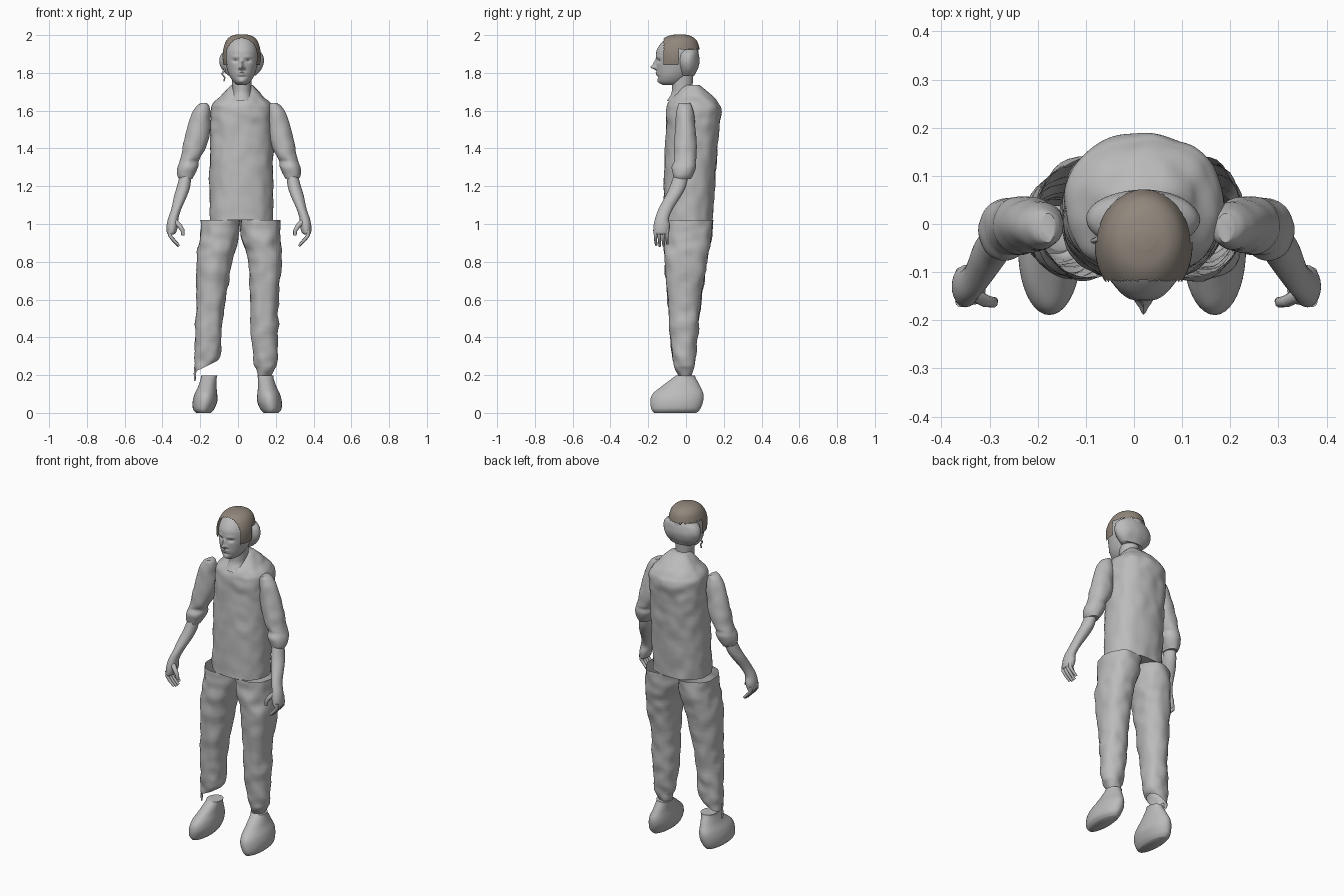
import bpy, bmesh, math, random
from mathutils import Vector, noise

random.seed(4)
cube = bpy.data.objects.get("Cube")
if cube:
    bpy.data.objects.remove(cube)


def material(name, rgb):
    m = bpy.data.materials.new(name)
    m.use_nodes = True
    m.diffuse_color = (*rgb, 1)
    m.node_tree.nodes["Principled BSDF"].inputs["Base Color"].default_value = (*rgb, 1)
    return m


GREY = material("plain grey", (0.5, 0.5, 0.5))
BROWN = material("hair brown", (0.28, 0.24, 0.2))


def finish(name, bm, mat):
    bmesh.ops.recalc_face_normals(bm, faces=bm.faces)
    me = bpy.data.meshes.new(name)
    bm.to_mesh(me)
    bm.free()
    me.materials.append(mat)
    ob = bpy.data.objects.new(name, me)
    bpy.context.collection.objects.link(ob)
    bpy.ops.object.select_all(action="DESELECT")
    ob.select_set(True)
    bpy.context.view_layer.objects.active = ob
    bpy.ops.object.shade_smooth_by_angle(angle=math.radians(50))
    return ob


def spline(a, b, c, d, t):
    return b + 0.5 * t * (c - a + t * (2 * a - 5 * b + 4 * c - d + t * (3 * (b - c) + d - a)))


def loft(name, rings, mat=GREY, n=40, steps=5, power=2.0, caps=True, rough=0.0,
         mirror=None, tilt=0.0, shape=None, keep=None):
    """Smooth skin through rings of (z, x0, x1, y0, y1); mirror flips it about that x."""
    rows, last = [], len(rings) - 1
    for i in range(last):
        quad = [rings[max(0, min(last, i + k))] for k in (-1, 0, 1, 2)]
        for s in range(steps):
            rows.append([spline(*v, s / steps) for v in zip(*quad)])
    rows.append(rings[-1])
    bm = bmesh.new()
    loops = []
    for i, (z, x0, x1, y0, y1) in enumerate(rows):
        loop = []
        lean = tilt * max(0, i / (len(rows) - 1) - 0.6) / 0.4
        for k in range(n):
            a = math.tau * k / n
            c, s = math.cos(a), math.sin(a)
            px = math.copysign(abs(c) ** (2 / power), c)
            py = math.copysign(abs(s) ** (2 / power), s)
            v = Vector(((x0 + x1 + px * (x1 - x0)) / 2, (y0 + y1 + py * (y1 - y0)) / 2, z))
            v.z += lean * px
            v += Vector((c, s, 0)) * rough * noise.noise(v * 18)
            if shape:
                shape(v, s)
            if mirror is not None:
                v.x = 2 * mirror - v.x
            loop.append(bm.verts.new(v))
        loops.append(loop)
    for a, b in zip(loops, loops[1:]):
        for k in range(n):
            bm.faces.new((a[k], a[(k + 1) % n], b[(k + 1) % n], b[k]))
    if caps:
        bm.faces.new(loops[0])
        bm.faces.new(loops[-1])
    if keep:
        drop = [f for f in bm.faces if not keep(f.calc_center_median())]
        bmesh.ops.delete(bm, geom=drop, context="FACES")
    return finish(name, bm, mat)


def tube(name, points, radius, mirror=None):
    """Round tapered rod through the points."""
    bm = bmesh.new()
    loops = []
    for i, p in enumerate(points):
        d = (Vector(points[min(i + 1, len(points) - 1)]) - Vector(points[max(i - 1, 0)])).normalized()
        u = d.cross(Vector((0, 1, 0))).normalized()
        w = d.cross(u)
        r = radius * (1 - 0.4 * i / (len(points) - 1))
        ring = [Vector(p) + r * (u * math.cos(k * math.tau / 10) + w * math.sin(k * math.tau / 10))
                for k in range(10)]
        if mirror is not None:
            for v in ring:
                v.x = 2 * mirror - v.x
        loops.append([bm.verts.new(v) for v in ring])
    for a, b in zip(loops, loops[1:]):
        for k in range(10):
            bm.faces.new((a[k], a[(k + 1) % 10], b[(k + 1) % 10], b[k]))
    bm.faces.new(loops[0])
    bm.faces.new(loops[-1])
    finish(name, bm, GREY)


# Shirt body
loft("shirt", [(1.735, -.04, .08, -.01, .075), (1.72, -.055, .095, -.03, .09),
               (1.68, -.09, .13, -.065, .135), (1.64, -.13, .17, -.095, .17),
               (1.6, -.143, .183, -.105, .185), (1.5, -.147, .185, -.105, .175),
               (1.3, -.15, .185, -.115, .16), (1.02, -.15, .185, -.12, .14)],
     n=72, steps=9, power=2.3, rough=.007)
# Neck
loft("neck", [(1.8, -.035, .075, -.08, .04), (1.73, -.03, .07, -.075, .035),
              (1.69, -.03, .07, -.078, .04), (1.65, -.045, .085, -.102, .05)])

# Head, shaped on the front by soft bumps (side offset, height, width, tall, depth)
HEAD = [(2.0, .01, .03, -.045, -.02), (1.99, -.025, .065, -.09, .02),
        (1.965, -.05, .09, -.125, .05), (1.92, -.065, .105, -.155, .064),
        (1.87, -.068, .108, -.158, .067), (1.82, -.058, .098, -.156, .05),
        (1.78, -.043, .083, -.152, .02), (1.75, -.022, .062, -.142, -.01),
        (1.735, 0, .04, -.12, -.04)]
BUMPS = [(0, 1.83, .011, .012, .03), (0, 1.853, .008, .016, .014),
         (.033, 1.864, .016, .009, -.011), (.033, 1.885, .022, .007, .004),
         (0, 1.8, .02, .004, .007), (0, 1.79, .017, .004, .006),
         (0, 1.778, .025, .006, -.005), (0, 1.755, .018, .01, .006),
         (.014, 1.825, .007, .006, .008)]


def face_shape(v, s):
    if s < -.2:
        push = 0
        for dx, z, w, h, depth in BUMPS:
            for side in ((1, -1) if dx else (1,)):
                push += depth * math.exp(-((v.x - .02 - side * dx) / w) ** 2 - ((v.z - z) / h) ** 2)
        v.y -= push


loft("head", HEAD, n=120, steps=9, shape=face_shape)

# Brown hair cap with sideburns, and the grey hair gathered behind the ears
CAP = [(z + .004, a - .013, b + .013, c - .008, d + .008) for z, a, b, c, d in HEAD[:7]]


def hair_region(p):
    edge = 1.925 + random.uniform(-.006, .006)
    return p.y > -.118 and (p.z > edge or (p.y < -.04 and p.z > 1.845))


loft("hair_cap", CAP, BROWN, n=96, steps=8, keep=hair_region)
loft("back_hair", [(1.925, -.06, .10, -.035, .06), (1.9, -.088, .128, -.05, .068),
                   (1.86, -.098, .138, -.05, .07), (1.82, -.085, .125, -.04, .062),
                   (1.785, -.05, .09, -.03, .045)], rough=.004)
tube("loose_strand", [(-.07, -.03, 1.82), (-.085, -.035, 1.795), (-.07, -.04, 1.775),
                      (-.075, -.04, 1.755)], .006)

# Arms and hands
for side, m in (("left", None), ("right", .005)):
    loft(side + "_sleeve", [(1.64, .175, .205, -.04, .02), (1.62, .16, .232, -.046, .03),
                            (1.57, .155, .262, -.052, .042), (1.45, .165, .293, -.06, .056),
                            (1.36, .203, .31, -.065, .058), (1.33, .22, .32, -.063, .052),
                            (1.3, .222, .331, -.073, .052), (1.26, .237, .333, -.07, .04),
                            (1.237, .25, .322, -.062, .028)], rough=.006, mirror=m)
    loft(side + "_forearm", [(1.27, .255, .315, -.06, .015), (1.2, .263, .333, -.085, .0),
                             (1.15, .279, .348, -.108, -.025), (1.08, .31, .363, -.145, -.07),
                             (1.03, .325, .38, -.163, -.09), (.99, .328, .388, -.172, -.085),
                             (.955, .338, .387, -.172, -.09), (.945, .35, .38, -.165, -.095)],
         n=24, mirror=m)
    for i, length in enumerate((.9, 1, .97, .8)):
        y = -.161 + .02 * i
        tube(side + "_finger", [(.37, y, .97), (.371, y, .94), (.365 - .012 * length, y, .945 - .03 * length),
                                (.358 - .035 * length, y + .003, .945 - .062 * length)], .0115, m)
    tube(side + "_thumb", [(.345, -.145, 1.015), (.318, -.16, .99), (.303, -.163, .965),
                           (.301, -.16, .94)], .015, m)

# Trouser legs, open at the waist; the right hem hangs lower on its outer side
loft("left_trouser", [(1.02, .01, .225, -.11, .14), (.92, .02, .225, -.115, .135),
                      (.8, .053, .232, -.113, .112), (.6, .065, .215, -.098, .08),
                      (.4, .07, .213, -.082, .06), (.27, .083, .21, -.065, .045),
                      (.23, .1, .195, -.055, .038), (.195, .105, .18, -.04, .03)],
     steps=8, rough=.009, caps=False, power=2.2)
loft("right_trouser", [(1.02, -.195, .01, -.11, .14), (.92, -.203, .0, -.115, .135),
                       (.8, -.22, -.03, -.113, .112), (.6, -.22, -.065, -.098, .08),
                       (.4, -.228, -.087, -.082, .06), (.29, -.23, -.09, -.07, .05),
                       (.245, -.228, -.115, -.06, .04)],
     steps=8, rough=.009, caps=False, power=2.2, tilt=.028)
tube("torn_hem", [(-.222, -.02, .26), (-.228, -.02, .21), (-.229, -.02, .17)], .008)

# Shoes
for side, m in (("left", None), ("right", -.004)):
    loft(side + "_shoe", [(.197, .1, .188, -.055, .048), (.185, .105, .188, -.07, .052),
                          (.14, .106, .203, -.13, .075), (.1, .102, .222, -.177, .092),
                          (.06, .102, .232, -.189, .09), (.02, .118, .23, -.183, .075),
                          (.0, .135, .213, -.168, .055)], mirror=m)
